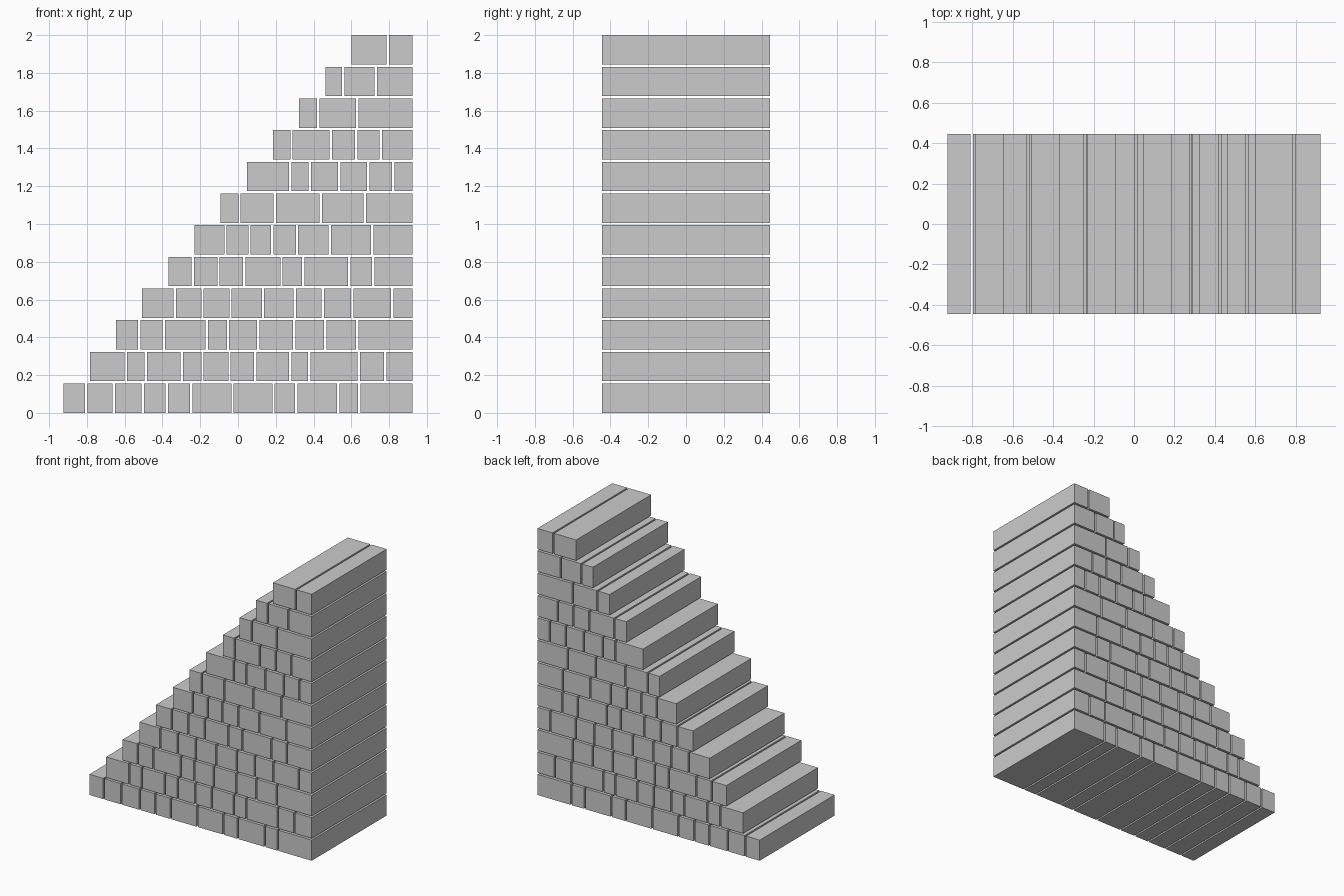
import bpy, bmesh
from mathutils import Matrix, Vector

RIGHT, LEFT, SETBACK = 0.923, -0.923, 0.1385   # wall ends, step-in per course
DEPTH, HEIGHT, GAP = 0.888, 0.155, 0.0125      # brick depth, height, joint
PITCH = (2.0 - HEIGHT) / 11

# x positions of the vertical joints, one row per course from the ground up
JOINTS = [
    [-.803, -.658, -.504, -.378, -.248, -.029, .188, .309, .531, .641],
    [-.594, -.489, -.298, -.188, -.045, .092, .277, .378, .640, .779],
    [-.523, -.394, -.166, -.053, .108, .298, .462, .631],
    [-.335, -.188, -.040, .132, .301, .449, .605, .816],
    [-.240, -.103, .034, .230, .346, .589, .716],
    [-.066, .061, .182, .312, .486, .711],
    [.008, .195, .438, .671],
    [.277, .380, .536, .689, .821],
    [.283, .491, .626, .755],
    [.425, .631],
    [.557, .729],
    [.792],
]


def brick(bm, x0, x1, z0):
    centre = Vector(((x0 + x1) / 2, 0, z0 + HEIGHT / 2))
    size = Matrix.Diagonal((x1 - x0, DEPTH, HEIGHT, 1))
    bmesh.ops.create_cube(bm, size=1, matrix=Matrix.Translation(centre) @ size)


# One object per stair course, each a row of separate bricks
for i, joints in enumerate(JOINTS):
    bm = bmesh.new()
    starts = [LEFT + i * SETBACK] + [j + GAP / 2 for j in joints]
    ends = [j - GAP / 2 for j in joints] + [RIGHT]
    for x0, x1 in zip(starts, ends):
        brick(bm, x0, x1, i * PITCH)
    name = f"step_course_{i + 1:02d}"
    mesh = bpy.data.meshes.new(name)
    bm.to_mesh(mesh)
    bm.free()
    bpy.context.collection.objects.link(bpy.data.objects.new(name, mesh))
